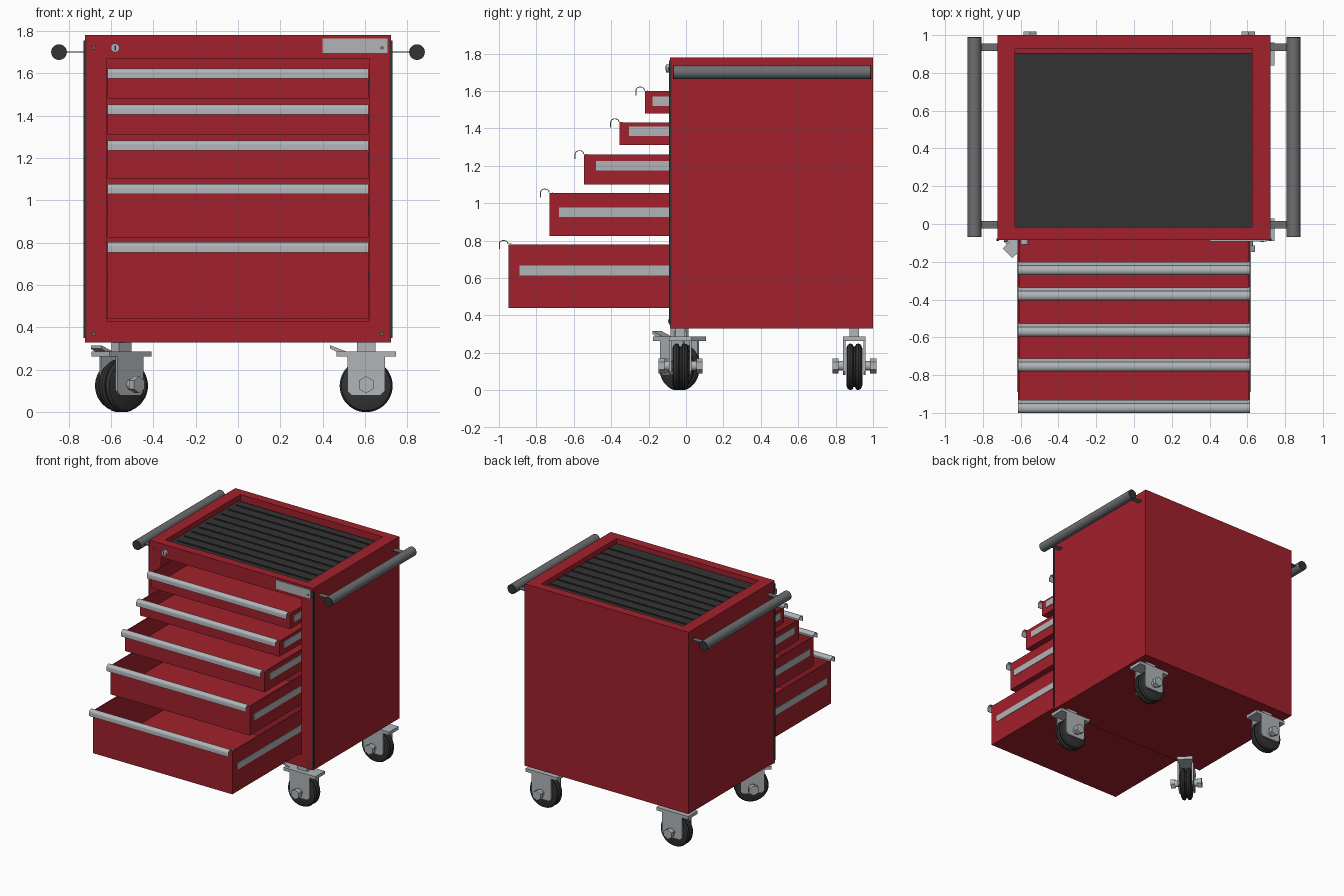
import bpy, bmesh, math
from mathutils import Matrix, Vector

cube = bpy.data.objects.get("Cube")
if cube:
    bpy.data.objects.remove(cube, do_unlink=True)


def material(name, r, g, b):
    m = bpy.data.materials.new(name)
    m.use_nodes = True
    m.diffuse_color = (r, g, b, 1)
    m.node_tree.nodes["Principled BSDF"].inputs["Base Color"].default_value = (r, g, b, 1)
    return m


RED = material("red_paint", 0.361, 0.015, 0.025)
STEEL = material("light_steel", 0.44, 0.46, 0.48)
GREY = material("dark_grey_tube", 0.15, 0.155, 0.16)
BLACK = material("black_rubber", 0.033, 0.033, 0.033)


def finish(name, bm, mat, smooth=False, matrix=None):
    """Turn a bmesh into a named, coloured object."""
    bmesh.ops.recalc_face_normals(bm, faces=bm.faces)
    if matrix:
        bm.transform(matrix)
    mesh = bpy.data.meshes.new(name)
    bm.to_mesh(mesh)
    bm.free()
    mesh.materials.append(mat)
    ob = bpy.data.objects.new(name, mesh)
    bpy.context.collection.objects.link(ob)
    if smooth:
        bpy.ops.object.select_all(action='DESELECT')
        ob.select_set(True)
        bpy.context.view_layer.objects.active = ob
        bpy.ops.object.shade_smooth_by_angle(angle=math.radians(35))
    return ob


def box_mesh(x0, x1, y0, y1, z0, z1):
    bm = bmesh.new()
    size = Matrix.Diagonal((x1 - x0, y1 - y0, z1 - z0, 1))
    mid = Matrix.Translation(((x0 + x1) / 2, (y0 + y1) / 2, (z0 + z1) / 2))
    bmesh.ops.create_cube(bm, size=1, matrix=mid @ size)
    return bm


def box(name, mat, *bounds, matrix=None):
    return finish(name, box_mesh(*bounds), mat, matrix=matrix)


def rod(name, mat, x, z, y0, y1, r, sides=32, matrix=None):
    """Cylinder along y."""
    bm = bmesh.new()
    place = Matrix.Translation((x, (y0 + y1) / 2, z)) @ Matrix.Rotation(math.pi / 2, 4, 'X')
    bmesh.ops.create_cone(bm, cap_ends=True, segments=sides, radius1=r, radius2=r,
                          depth=y1 - y0, matrix=place)
    return finish(name, bm, mat, smooth=sides > 8, matrix=matrix)


def extrude(name, mat, points, offset, smooth=False, matrix=None):
    """Closed outline pushed along an offset."""
    bm = bmesh.new()
    face = bm.faces.new([bm.verts.new(p) for p in points])
    new = bmesh.ops.extrude_face_region(bm, geom=[face])["geom"]
    bmesh.ops.translate(bm, vec=Vector(offset),
                        verts=[v for v in new if isinstance(v, bmesh.types.BMVert)])
    return finish(name, bm, mat, smooth, matrix)


# Cabinet with a drawer bay and a top tray cut out
W, FRONT, TOP = 0.723, -0.085, 1.78
cabinet = box("cabinet", RED, -W, W, FRONT, 1.0, 0.33, TOP)
cutters = [box("drawer_bay_cutter", RED, -0.62, 0.62, -0.3, 0.95, 0.43, 1.67),
           box("tray_cutter", RED, -0.63, 0.625, -0.015, 0.93, 1.725, 2.0)]
for cutter in cutters:
    cutter.hide_render = True
    mod = cabinet.modifiers.new(cutter.name, 'BOOLEAN')
    mod.operation, mod.solver, mod.object = 'DIFFERENCE', 'EXACT', cutter
graph = bpy.context.evaluated_depsgraph_get()
cut_mesh = bpy.data.meshes.new_from_object(cabinet.evaluated_get(graph))
cabinet.modifiers.clear()
cabinet.data = cut_mesh
for cutter in cutters:
    bpy.data.objects.remove(cutter, do_unlink=True)

# Ribbed mat in the top tray
box("tray_mat", BLACK, -0.63, 0.625, -0.015, 0.905, 1.725, 1.74)
for i in range(9):
    y = 0.09 + i * 0.0925
    box(f"mat_rib_{i + 1}", BLACK, -0.6, 0.625, y - 0.005, y + 0.005, 1.74, 1.747)

# Front trim, name plate, lock and rivets
for side, s in (("left", 1), ("right", -1)):
    box(f"{side}_edge_trim", BLACK, *sorted((s * 0.715, s * 0.729)), -0.09, -0.078, 0.35, 1.755)
    for level, z in (("upper", 1.72), ("lower", 0.37)):
        rod(f"{side}_{level}_rivet", GREY, s * 0.68, z, -0.095, FRONT, 0.009, 12)
box("name_plate", STEEL, 0.4, 0.705, -0.092, FRONT, 1.695, 1.765)
rod("lock_barrel", STEEL, -0.58, 1.72, -0.108, FRONT, 0.021, 24)
box("lock_slot", BLACK, -0.583, -0.577, -0.11, -0.107, 1.708, 1.732)

# Five stepped drawers: front y, bottom, top, rail start, rail centre height
drawers = [(-0.22, 1.48, 1.60, -0.18, 1.545),
           (-0.355, 1.31, 1.43, -0.305, 1.385),
           (-0.545, 1.10, 1.26, -0.48, 1.20),
           (-0.73, 0.825, 1.055, -0.68, 0.952),
           (-0.95, 0.44, 0.78, -0.89, 0.64)]
HALF = 0.615
for n, (y, z0, z1, rail_y, rail_z) in enumerate(drawers, 1):
    back = y + 0.92
    bm = box_mesh(-HALF, HALF, y, back, z0, z1)
    bm.normal_update()
    lid = max(bm.faces, key=lambda f: f.normal.z)
    bmesh.ops.inset_region(bm, faces=[lid], thickness=0.014)
    down = bmesh.ops.extrude_face_region(bm, geom=[lid])["geom"]
    bmesh.ops.translate(bm, vec=(0, 0, z0 + 0.012 - z1),
                        verts=[v for v in down if isinstance(v, bmesh.types.BMVert)])
    if lid.is_valid:
        bmesh.ops.delete(bm, geom=[lid], context='FACES_ONLY')
    finish(f"drawer_{n}", bm, RED)
    # Hooked pull along the top edge
    outer, inner = [(0.018, 0.003)], [(0.018, 0)]
    for i in range(13):
        a = math.pi * i / 12
        for line, r in ((outer, 0.025), (inner, 0.02)):
            line.append((-0.025 + r * math.cos(a), 0.003 + 0.8 * r * math.sin(a)))
    outer.append((-0.05, -0.025))
    inner.append((-0.045, -0.025))
    hook = [(-HALF, y + p, z1 + q) for p, q in outer + inner[::-1]]
    extrude(f"drawer_{n}_pull", STEEL, hook, (2 * HALF, 0, 0), smooth=True)
    # Slide rails on both sides
    for side, s in (("left", 1), ("right", -1)):
        box(f"drawer_{n}_{side}_rail", STEEL, *sorted((s * HALF, s * 0.6195)),
            rail_y, back, rail_z - 0.026, rail_z + 0.026)

# Push bars on both sides
for side, s in (("left", 1), ("right", -1)):
    rod(f"{side}_push_bar", GREY, s * 0.845, 1.70, -0.065, 0.985, 0.037)
    for end, y0, y1 in (("front", -0.07, -0.065), ("back", 0.985, 0.99)):
        rod(f"{side}_bar_{end}_cap", BLACK, s * 0.845, 1.70, y0, y1, 0.037)
    for end, y in (("front", -0.005), ("back", 0.935)):
        box(f"{side}_bar_{end}_bracket", GREY, *sorted((s * 0.72, s * 0.83)),
            y - 0.02, y + 0.02, 1.697, 1.704)


def caster(name, x, y, angle, brake):
    place = Matrix.Translation((x, y, 0)) @ Matrix.Rotation(math.radians(angle), 4, 'Z')
    # Twin tread tyre, lathed around the axle
    half = [(0.043, 0.02), (0.043, 0.098), (0.036, 0.117), (0.022, 0.125),
            (0.01, 0.121), (0.004, 0.108)]
    profile = half + [(-w, r) for w, r in half[::-1]]
    bm = bmesh.new()
    verts = [bm.verts.new((0, w, 0.125 + r)) for w, r in profile]
    edges = [bm.edges.new(pair) for pair in zip(verts, verts[1:])]
    bmesh.ops.spin(bm, geom=verts + edges, cent=(0, 0, 0.125), axis=(0, 1, 0),
                   angle=2 * math.pi, steps=48)
    bmesh.ops.remove_doubles(bm, verts=bm.verts, dist=0.0001)
    finish(f"{name}_wheel", bm, BLACK, smooth=True, matrix=place)
    # Stem, top plate, fork cheeks and axle bolts
    box(f"{name}_stem", STEEL, -0.043, 0.043, -0.025, 0.025, 0.28, 0.335, matrix=place)
    box(f"{name}_plate", STEEL, -0.14, 0.14, -0.06, 0.06, 0.262, 0.287, matrix=place)
    outline = [(-0.088, 0.265), (0.088, 0.265), (0.088, 0.1), (0.068, 0.08),
               (-0.068, 0.08), (-0.088, 0.1)]
    for label, s in (("near", -1), ("far", 1)):
        extrude(f"{name}_{label}_cheek", STEEL, [(p, s * 0.048, q) for p, q in outline],
                (0, s * 0.012, 0), matrix=place)
        rod(f"{name}_{label}_washer", STEEL, 0, 0.13, *sorted((s * 0.06, s * 0.09)), 0.026,
            20, matrix=place)
        rod(f"{name}_{label}_bolt", STEEL, 0, 0.13, *sorted((s * 0.085, s * 0.118)), 0.04,
            6, matrix=place)
    if brake:
        lever = [(0.09, -0.035, 0.262), (0.17, -0.035, 0.3), (0.17, -0.035, 0.316),
                 (0.09, -0.035, 0.285)]
        extrude(f"{name}_brake", STEEL, lever, (0, 0.07, 0), matrix=place)


caster("front_left_caster", 0.605, -0.03, 180, True)
caster("front_right_caster", -0.55, -0.035, 225, True)
caster("back_left_caster", 0.605, 0.9, 180, False)
caster("back_right_caster", -0.55, 0.9, 0, False)
